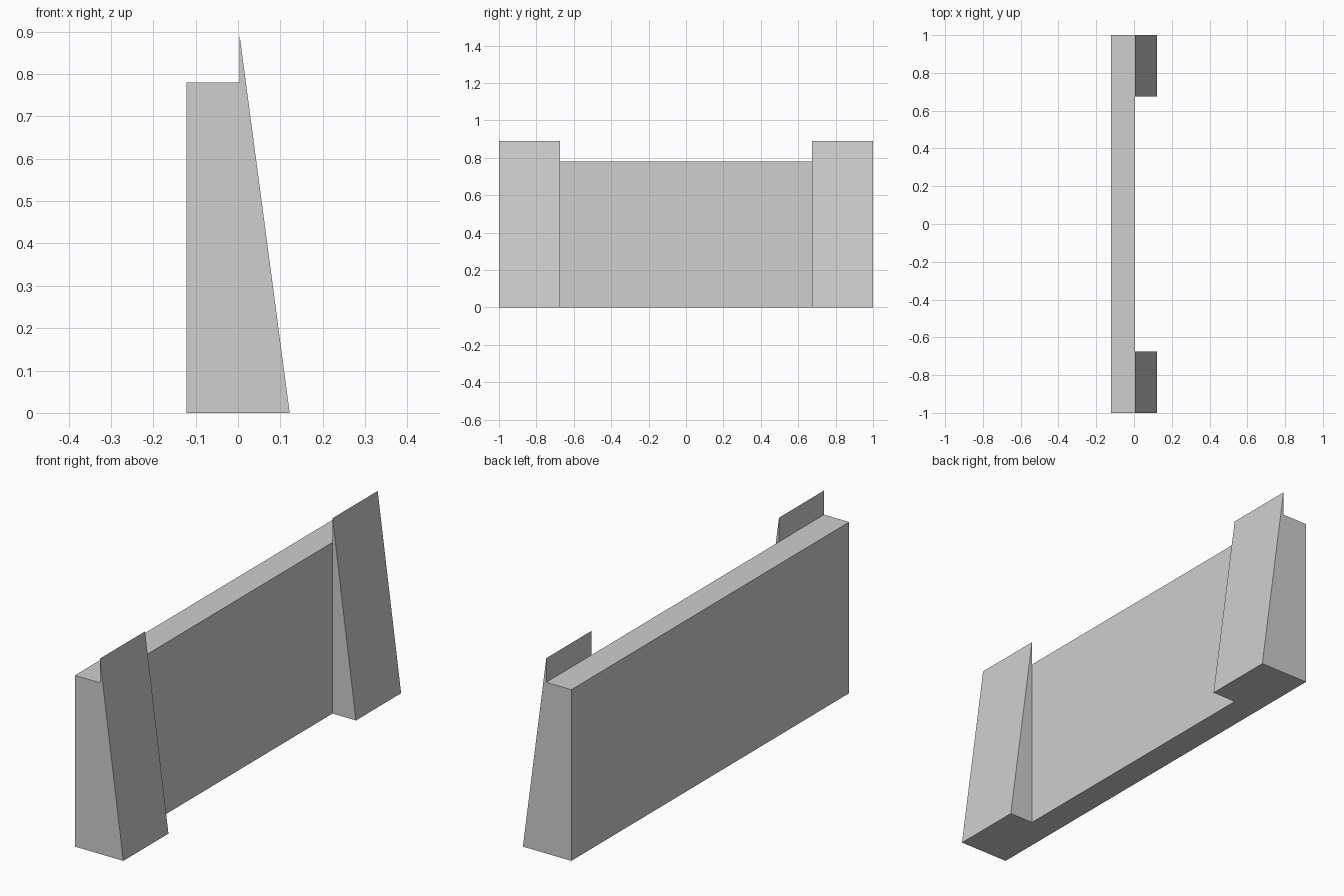
import bpy
import bmesh

cube = bpy.data.objects.get("Cube")
if cube:
    bpy.data.objects.remove(cube, do_unlink=True)

grey = bpy.data.materials.new("plain grey")
grey.use_nodes = True
colour = (0.62, 0.62, 0.62, 1)
grey.diffuse_color = colour
grey.node_tree.nodes["Principled BSDF"].inputs["Base Color"].default_value = colour

BACK, FACE, TOE = -0.122, 0.004, 0.122
WALL_TOP, PEAK = 0.78, 0.89
END, INNER = 1.0, 0.675


def extrude_profile(name, profile, y_start, y_end):
    """Extrude an (x, z) outline along y into a closed flat-shaded solid."""
    bm = bmesh.new()
    face = bm.faces.new([bm.verts.new((x, y_start, z)) for x, z in profile])
    result = bmesh.ops.extrude_face_region(bm, geom=[face])
    moved = [v for v in result["geom"] if isinstance(v, bmesh.types.BMVert)]
    bmesh.ops.translate(bm, verts=moved, vec=(0, y_end - y_start, 0))
    bmesh.ops.recalc_face_normals(bm, faces=bm.faces)
    mesh = bpy.data.meshes.new(name)
    bm.to_mesh(mesh)
    bm.free()
    mesh.materials.append(grey)
    obj = bpy.data.objects.new(name, mesh)
    bpy.context.collection.objects.link(obj)
    return obj


# Long upright wall
extrude_profile("wall", [(BACK, 0), (FACE, 0), (FACE, WALL_TOP), (BACK, WALL_TOP)], -END, END)

# Tapered buttress at each end, rising above the wall
wedge = [(FACE, 0), (TOE, 0), (FACE, PEAK)]
for name, side in (("front_buttress", -1), ("back_buttress", 1)):
    extrude_profile(name, wedge, side * INNER, side * END)
